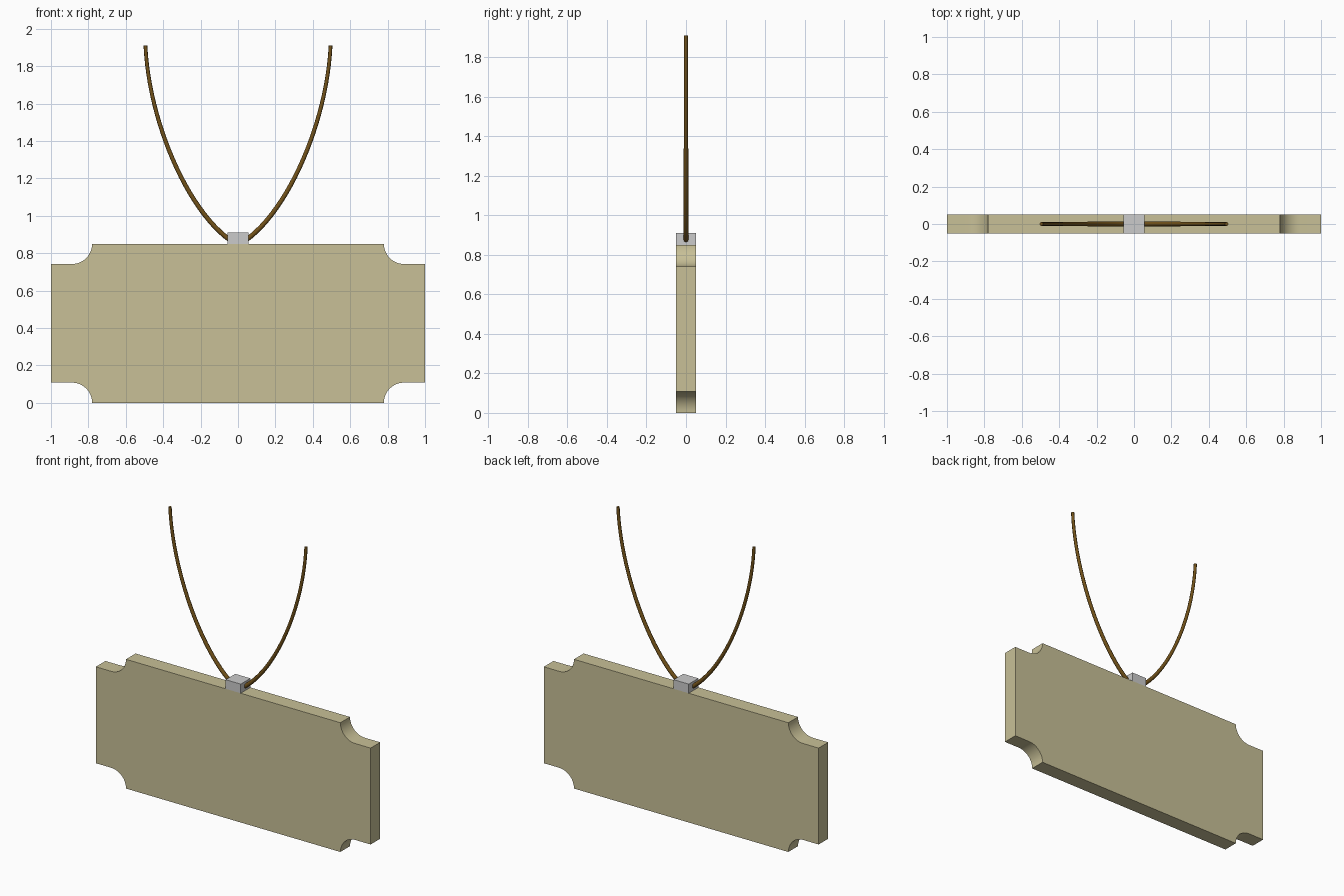
import bpy, bmesh
from math import sin, cos, pi

if "Cube" in bpy.data.objects:
    bpy.data.objects.remove(bpy.data.objects["Cube"])


def material(name, rgb):
    m = bpy.data.materials.new(name)
    m.diffuse_color = (*rgb, 1)
    m.use_nodes = True
    m.node_tree.nodes["Principled BSDF"].inputs["Base Color"].default_value = m.diffuse_color
    return m


def slab(name, profile, half_depth, mat=None):
    """Extrude an x-z outline symmetrically along y."""
    bm = bmesh.new()
    face = bm.faces.new([bm.verts.new((x, -half_depth, z)) for x, z in profile])
    ext = bmesh.ops.extrude_face_region(bm, geom=[face], use_keep_orig=True)
    verts = [v for v in ext["geom"] if isinstance(v, bmesh.types.BMVert)]
    bmesh.ops.translate(bm, verts=verts, vec=(0, 2 * half_depth, 0))
    bmesh.ops.recalc_face_normals(bm, faces=bm.faces)
    me = bpy.data.meshes.new(name)
    bm.to_mesh(me)
    bm.free()
    ob = bpy.data.objects.new(name, me)
    bpy.context.collection.objects.link(ob)
    if mat:
        me.materials.append(mat)
    return ob


# Sign board with a concave quarter-round notch at each corner
W, H, R, CX, STEPS = 1.0, 0.85, 0.108, 0.888, 12
notch = [(W, H - R)] + [(CX - R * sin(a), H - R * cos(a))
                        for a in (pi / 2 * i / STEPS for i in range(STEPS + 1))]
top_right = notch
top_left = [(-x, z) for x, z in reversed(notch)]
bottom_left = [(-x, H - z) for x, z in notch]
bottom_right = [(x, H - z) for x, z in reversed(notch)]
board = slab("sign_board", top_right + top_left + bottom_left + bottom_right,
             0.05, material("pale_wood", (0.58, 0.53, 0.31)))
bpy.context.view_layer.objects.active = board
board.select_set(True)
bpy.ops.object.shade_smooth_by_angle()

# Hanger block on top of the board
slab("hanger_block", [(-0.055, H), (0.055, H), (0.055, 0.91), (-0.055, 0.91)], 0.05)

# Two curved cords rising from the block
cord_mat = material("brown_cord", (0.17, 0.085, 0.01))
for side, label in ((-1, "left"), (1, "right")):
    cu = bpy.data.curves.new(label + "_cord", "CURVE")
    cu.dimensions = "3D"
    cu.bevel_depth = 0.01
    cu.bevel_resolution = 2
    cu.resolution_u = 24
    cu.use_fill_caps = True
    sp = cu.splines.new("BEZIER")
    sp.bezier_points.add(1)
    path = (((0.495, 1.91), (0.495, 2.0), (0.475, 1.5), 1.0),
            ((0.04, 0.868), (0.27, 1.03), (0.0, 0.84), 1.3))
    for p, (co, left, right, radius) in zip(sp.bezier_points, path):
        p.handle_left_type = p.handle_right_type = "FREE"
        p.co = (side * co[0], 0, co[1])
        p.handle_left = (side * left[0], 0, left[1])
        p.handle_right = (side * right[0], 0, right[1])
        p.radius = radius
    cu.materials.append(cord_mat)
    bpy.context.collection.objects.link(bpy.data.objects.new(label + "_cord", cu))
